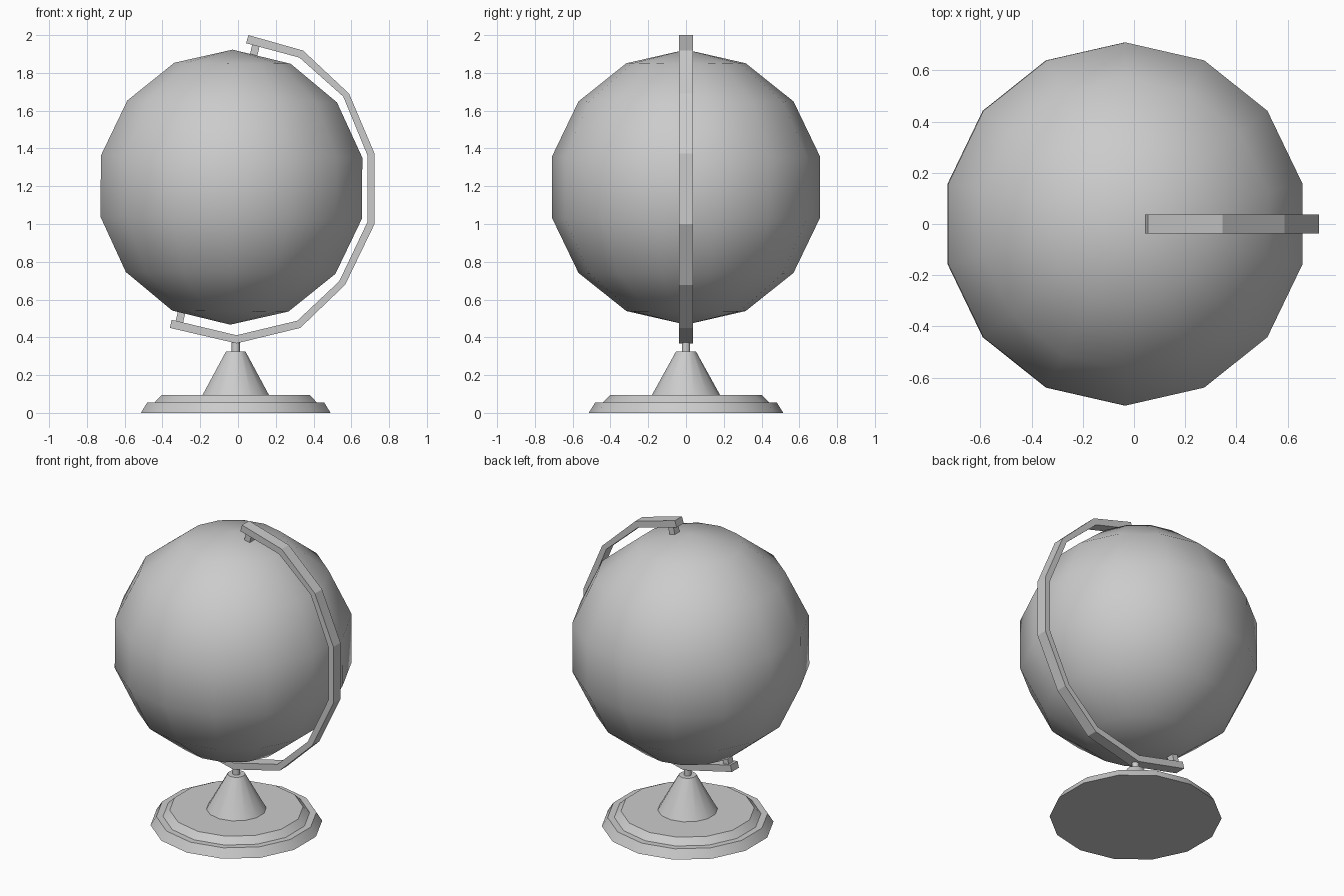
import bpy, bmesh
from math import pi, sin, cos, radians
from mathutils import Vector

if "Cube" in bpy.data.objects:
    bpy.data.objects.remove(bpy.data.objects["Cube"])

SIDES = 14


def finish(name, bm, loc=(0, 0, 0), smooth=None):
    bmesh.ops.remove_doubles(bm, verts=bm.verts, dist=1e-5)
    bmesh.ops.recalc_face_normals(bm, faces=bm.faces)
    me = bpy.data.meshes.new(name)
    bm.to_mesh(me)
    bm.free()
    ob = bpy.data.objects.new(name, me)
    bpy.context.collection.objects.link(ob)
    ob.location = loc
    if smooth:
        bpy.ops.object.select_all(action='DESELECT')
        ob.select_set(True)
        bpy.context.view_layer.objects.active = ob
        bpy.ops.object.shade_smooth_by_angle(angle=radians(smooth))
    return ob


def lathe(name, profile, sides, loc, smooth):
    """Spin (radius, z) points round z, with a corner on the y axis."""
    bm = bmesh.new()
    vs = [bm.verts.new((0, r, z)) for r, z in profile]
    es = [bm.edges.new(p) for p in zip(vs, vs[1:])]
    bmesh.ops.spin(bm, geom=vs + es, cent=(0, 0, 0), axis=(0, 0, 1),
                   angle=2 * pi, steps=sides, use_duplicate=False)
    return finish(name, bm, loc, smooth)


def ribbon(name, outer, inner, half):
    """Solid bar between two (x, z) lines, 2 * half thick in y."""
    bm = bmesh.new()
    rings = [[bm.verts.new((p[0], y, p[1])) for p, y in
              ((o, -half), (o, half), (i, half), (i, -half))]
             for o, i in zip(outer, inner)]
    for a, b in zip(rings, rings[1:]):
        for k in range(4):
            n = (k + 1) % 4
            bm.faces.new((a[k], a[n], b[n], b[k]))
    bm.faces.new(rings[0])
    bm.faces.new(rings[-1])
    return finish(name, bm)


# Globe ball: 14 segments, 7 rings, very slightly tipped
R = 0.728
ball = [(R * sin(pi * k / 7), -R * cos(pi * k / 7)) for k in range(8)]
globe = lathe("globe", ball, SIDES, (-0.035, 0, 1.195), 60)
globe.rotation_euler.y = radians(0.5)

# Stepped foot, cone and stem
C = (-0.012, 0, 0)
lathe("base", [(0, 0), (0.515, 0), (0.48, 0.056), (0.44, 0.056), (0.40, 0.096), (0, 0.096)],
      SIDES, C, 30)
lathe("cone", [(0, 0.09), (0.183, 0.09), (0.053, 0.325), (0, 0.325)], SIDES, C, 30)
lathe("stem", [(0, 0.315), (0.022, 0.315), (0.022, 0.39), (0, 0.39)], SIDES, C, 30)

# Curved meridian arm
outer = [(0.055, 2.0), (0.345, 1.918), (0.588, 1.69), (0.723, 1.373), (0.723, 1.0),
         (0.567, 0.678), (0.33, 0.45), (-0.008, 0.368), (-0.361, 0.45)]
inner = [(0.043, 1.957), (0.325, 1.881), (0.557, 1.675), (0.686, 1.362), (0.686, 1.012),
         (0.536, 0.697), (0.314, 0.488), (-0.008, 0.411), (-0.351, 0.493)]
ribbon("arm", outer, inner, 0.037)

# Pivot pins running from the arm ends into the globe
for name, start, end in (("top_pin", (0.097, 1.955), (0.07, 1.84)),
                         ("bottom_pin", (-0.312, 0.475), (-0.285, 0.59))):
    a, b = Vector(start), Vector(end)
    side = (b - a).orthogonal().normalized() * 0.02
    ribbon(name, [a + side, b + side], [a - side, b - side], 0.025)
